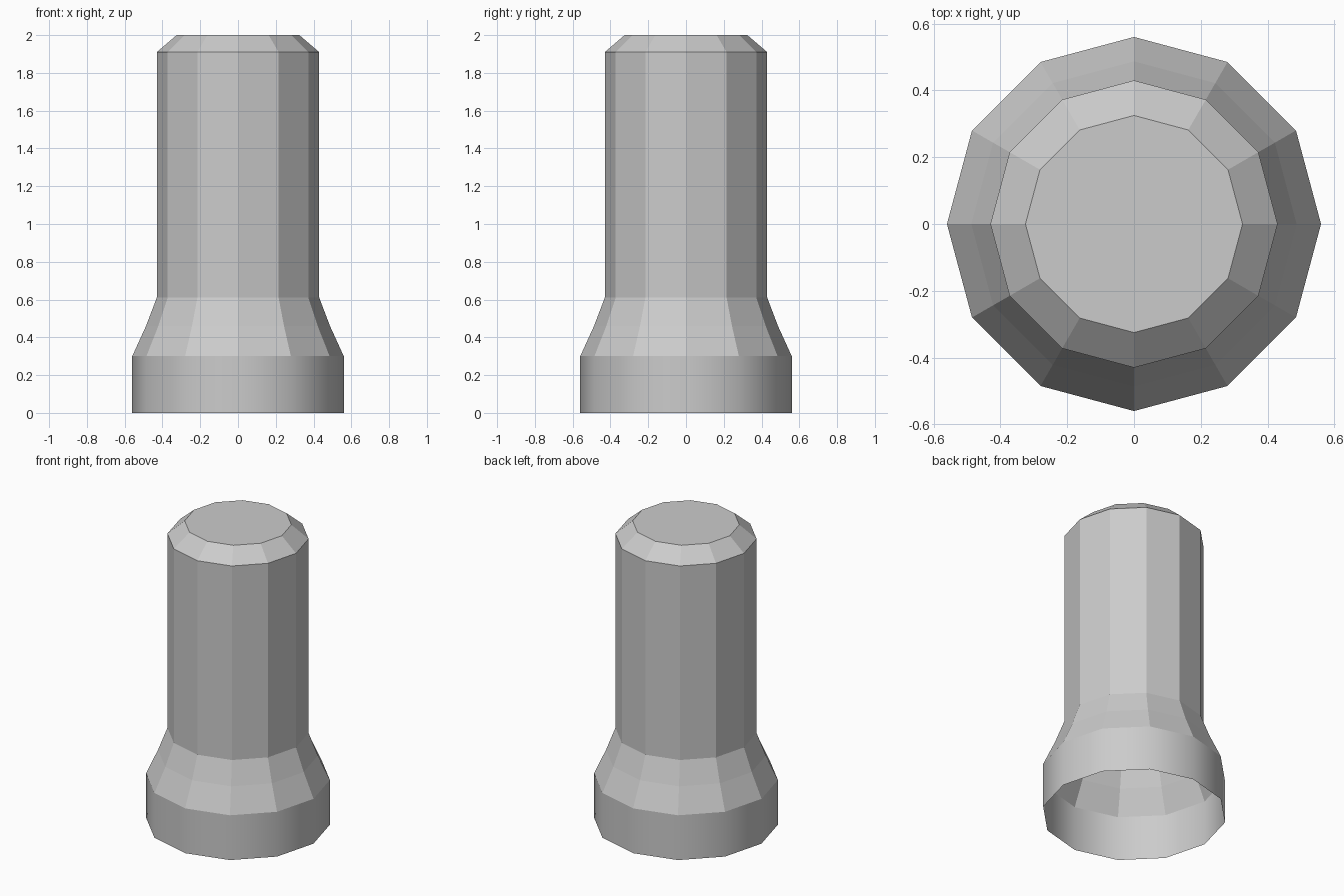
import bpy, bmesh
from math import cos, sin, tau

if "Cube" in bpy.data.objects:
    bpy.data.objects.remove(bpy.data.objects["Cube"])

SIDES = 12
# (radius, height) from the open bottom rim to the bevelled top
PROFILE = [(0.56, 0), (0.56, 0.30), (0.487, 0.46), (0.43, 0.61),
           (0.43, 1.91), (0.325, 2.0)]

bm = bmesh.new()
rings = [[bm.verts.new((r * cos(tau * i / SIDES), r * sin(tau * i / SIDES), z))
          for i in range(SIDES)] for r, z in PROFILE]

# Side walls: smooth base band, flat facets above
for k, (low, high) in enumerate(zip(rings, rings[1:])):
    for i in range(SIDES):
        j = (i + 1) % SIDES
        face = bm.faces.new((low[i], low[j], high[j], high[i]))
        face.smooth = k == 0

# Flat top cap; the bottom stays open
bm.faces.new(rings[-1])

# Crisp edge between base band and flare
for edge in bm.edges:
    if all(v in rings[1] for v in edge.verts):
        edge.smooth = False

mesh = bpy.data.meshes.new("flared_post")
bm.to_mesh(mesh)
bm.free()
bpy.context.collection.objects.link(bpy.data.objects.new("flared_post", mesh))
